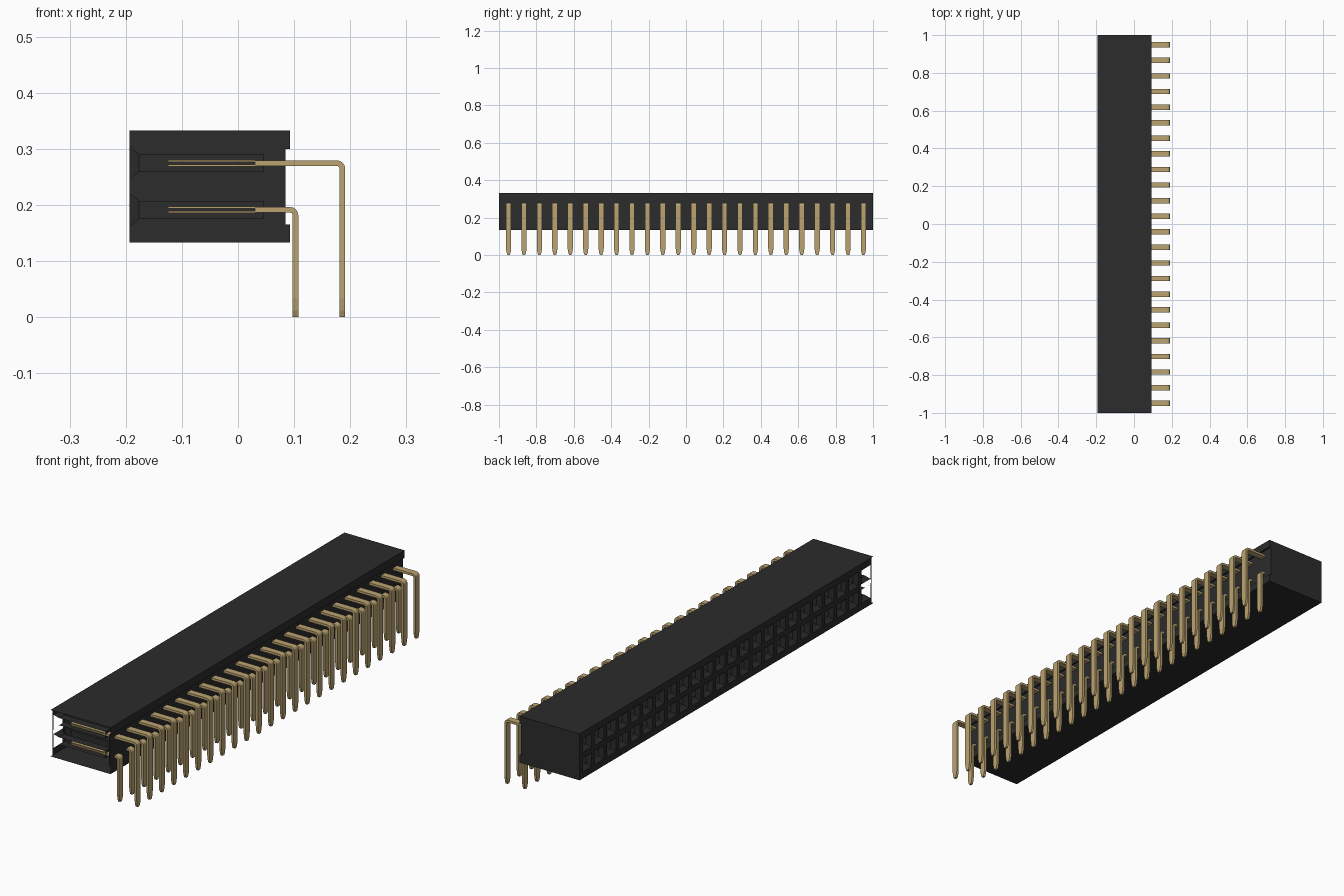
import bpy, bmesh, math
from mathutils import Vector

cube = bpy.data.objects.get("Cube")
if cube:
    bpy.data.objects.remove(cube, do_unlink=True)

COLS = 24
PITCH = 0.0825
COL_Y = [(i - (COLS - 1) / 2) * PITCH for i in range(COLS)]
X_FRONT = -0.193
Z_LOW, Z_MID, Z_TOP = 0.133, 0.233, 0.333
ROWS = {"lower": (0.1915, 0.1025), "upper": (0.2745, 0.186)}  # row height, leg x


def material(name, rgb, rough):
    m = bpy.data.materials.new(name)
    m.use_nodes = True
    m.diffuse_color = (*rgb, 1)
    bsdf = next(n for n in m.node_tree.nodes if n.type == 'BSDF_PRINCIPLED')
    bsdf.inputs["Base Color"].default_value = (*rgb, 1)
    bsdf.inputs["Roughness"].default_value = rough
    return m


black = material("black plastic", (0.025, 0.025, 0.025), 0.6)
gold = material("gold metal", (0.50, 0.37, 0.165), 0.5)


def finish(name, bm, mat):
    bmesh.ops.remove_doubles(bm, verts=bm.verts, dist=1e-5)
    bmesh.ops.recalc_face_normals(bm, faces=bm.faces)
    me = bpy.data.meshes.new(name)
    bm.to_mesh(me)
    bm.free()
    me.materials.append(mat)
    ob = bpy.data.objects.new(name, me)
    bpy.context.collection.objects.link(ob)
    return ob


def bridge(bm, a, b, skip=()):
    """Join two four-cornered loops, leaving out the listed sides."""
    for i in range(4):
        if i not in skip:
            j = (i + 1) % 4
            bm.faces.new((a[i], a[j], b[j], b[i]))


def box(bm, x0, x1, y0, y1, z0, z1):
    a, b = [[bm.verts.new((x, y, z)) for y, z in
             ((y0, z0), (y1, z0), (y1, z1), (y0, z1))] for x in (x0, x1)]
    bridge(bm, a, b)
    bm.faces.new(a)
    bm.faces.new(b)


# Housing shell: notched profile along y, open at the -y end and the socket side
profile = [(X_FRONT, Z_LOW), (0.093, Z_LOW), (0.093, 0.165), (0.085, 0.165),
           (0.085, 0.30), (0.093, 0.30), (0.093, Z_TOP), (X_FRONT, Z_TOP)]
bm = bmesh.new()
near, far = [[bm.verts.new((x, y, z)) for x, z in profile] for y in (-1, 1)]
for i in range(len(profile) - 1):
    bm.faces.new((near[i], near[i + 1], far[i + 1], far[i]))
bm.faces.new(far)
finish("housing_shell", bm, black)

# Socket cells: face ring, funnel, slot and slot end
bm = bmesh.new()
for row, (zc, _) in ROWS.items():
    z0, z1 = (Z_LOW, Z_MID) if row == "lower" else (Z_MID, Z_TOP)
    for i, y in enumerate(COL_Y):
        y0 = -0.985 if i == 0 else y - PITCH / 2
        y1 = 1 if i == COLS - 1 else y + PITCH / 2

        def ring(x, a, b, c, d):
            return [bm.verts.new((x, *p)) for p in ((a, c), (b, c), (b, d), (a, d))]

        outer = ring(X_FRONT, y0, y1, z0, z1)
        mouth = ring(X_FRONT, y - 0.031, y + 0.031, zc - 0.030, zc + 0.030)
        throat = ring(-0.176, y - 0.018, y + 0.018, zc - 0.0155, zc + 0.0155)
        end = ring(0.045, y - 0.018, y + 0.018, zc - 0.0155, zc + 0.0155)
        first = i == 0
        # The first column is open towards its end and its neighbouring row
        bridge(bm, outer, mouth, ((2 if row == "lower" else 0),) if first else ())
        bridge(bm, mouth, throat, (3,) if first else ())
        bridge(bm, throat, end, (3,) if first else ())
        bm.faces.new(end)
finish("socket_cells", bm, black)

# Bent pins and their paired contact blades
HALF_W, HALF_T, BEND = 0.014, 0.005, 0.010
for row, (zc, xl) in ROWS.items():
    # Path entries: centre x, centre z, thickness direction angle, half width
    path = [(0.03, zc, math.pi / 2, HALF_W)]
    for k in range(5):
        a = math.pi / 2 * (1 - k / 4)
        path.append((xl - BEND + BEND * math.cos(a),
                     zc - BEND + BEND * math.sin(a), a, HALF_W))
    path += [(xl, 0.034, 0, HALF_W), (xl, 0.012, 0, 0.0105), (xl, 0, 0, 0.006)]

    pins, blades = bmesh.new(), bmesh.new()
    for y in COL_Y:
        loops = []
        for x, z, a, w in path:
            c = Vector((x, y, z))
            t = Vector((math.cos(a), 0, math.sin(a))) * HALF_T
            s = Vector((0, w, 0))
            loops.append([pins.verts.new(p) for p in
                          (c - t - s, c - t + s, c + t + s, c + t - s)])
        for a, b in zip(loops, loops[1:]):
            bridge(pins, a, b)
        pins.faces.new(loops[0])
        pins.faces.new(loops[-1])
        for side in (-1, 1):
            zb = zc + side * 0.004
            box(blades, -0.125, 0.03, y - 0.012, y + 0.012, zb - 0.0018, zb + 0.0018)
    finish(row + "_row_pins", pins, gold)
    finish(row + "_row_contacts", blades, gold)
